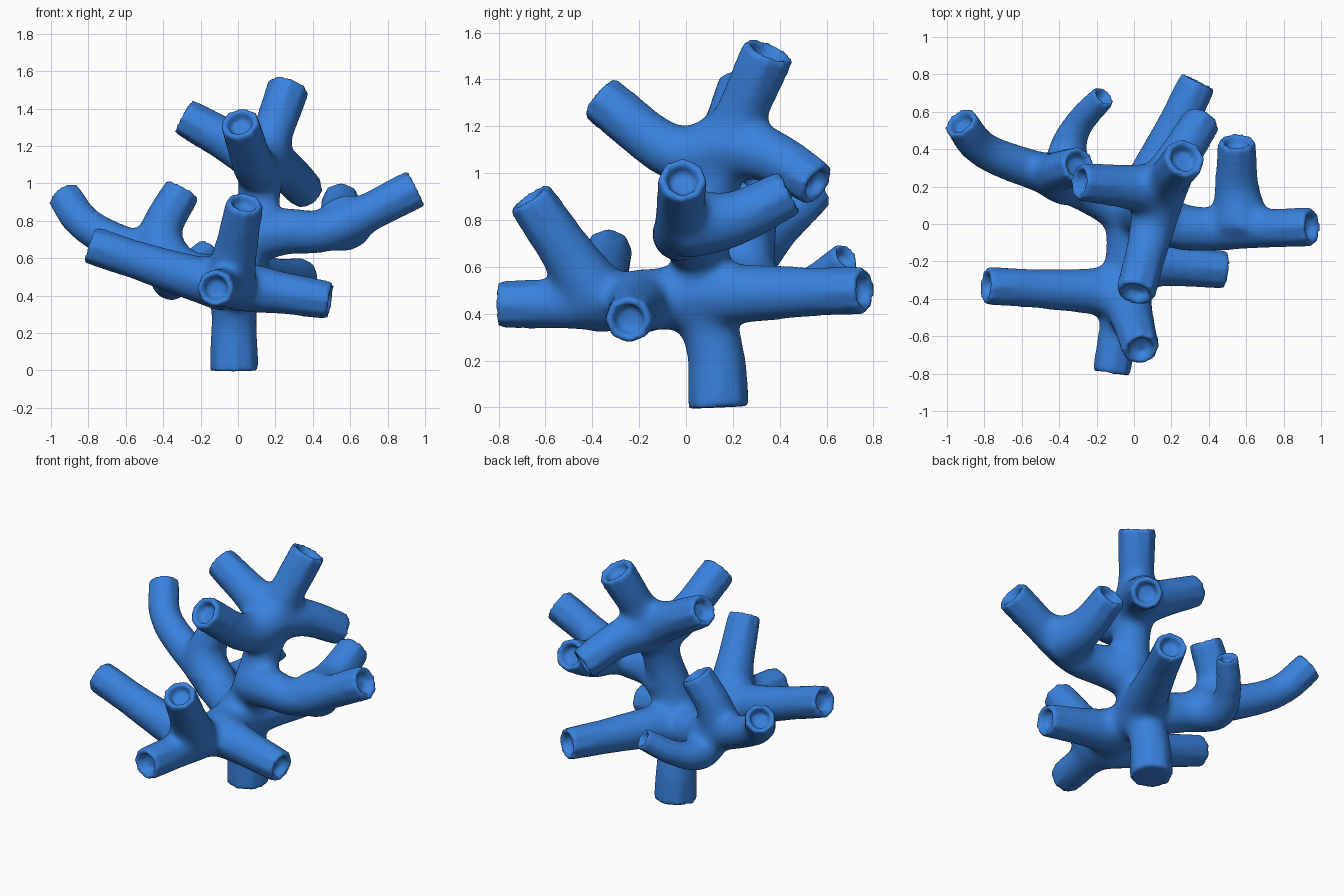
import bpy, bmesh, math
from mathutils import Vector

if "Cube" in bpy.data.objects:
    bpy.data.objects.remove(bpy.data.objects["Cube"])

SIDES, STEPS = 8, 5
TURN = [2 * math.pi * k / SIDES for k in range(SIDES)]
bm = bmesh.new()
tips = []


def spline(points):
    """Smooth path through the points."""
    p = [2 * points[0] - points[1]] + points + [2 * points[-1] - points[-2]]
    out = []
    for a, b, c, d in zip(p, p[1:], p[2:], p[3:]):
        for t in (k / STEPS for k in range(STEPS)):
            out.append(b + .5 * t * ((c - a) + t * ((2 * a - 5 * b + 4 * c - d) + t * (3 * b - a - 3 * c + d))))
    return out + [points[-1]]


def grow(points, parent=None, at=0, tip=.10, base=.14):
    """Add one closed, tapering eight-sided branch with a hollow end; returns its path."""
    pts = [Vector(q) for q in points]
    if parent:
        pts.insert(0, parent[round(at * STEPS)])
    path = spline(pts)
    last = len(path) - 1
    tang = [(path[min(i + 1, last)] - path[max(i - 1, 0)]).normalized() for i in range(last + 1)]
    n = tang[0].orthogonal().normalized()
    rings = []

    def ring(c, t, r):
        b = t.cross(n)
        rings.append([bm.verts.new(c + r * (math.cos(a) * n + math.sin(a) * b)) for a in TURN])

    for i, c in enumerate(path):
        s = i / last
        if i:
            n = tang[i - 1].rotation_difference(tang[i]) @ n
        ring(c, tang[i], (1.08 - .06 * s ** 4) * (tip + (base - tip) * (1 - s) ** 1.5))
    # Rounded rim, then a recessed floor
    for shift, scale in ((.012, .92), (.005, .70), (-.045, .58)):
        ring(path[-1] + tang[-1] * shift, tang[-1], tip * scale)
    for a, b in zip(rings, rings[1:]):
        for k in range(SIDES):
            j = (k + 1) % SIDES
            bm.faces.new((a[k], a[j], b[j], b[k]))
    bm.faces.new(rings[0][::-1])
    bm.faces.new(rings[-1])
    tips.append(path[-1])
    return path


# Trunk, rising from the foot to the highest tip
trunk = grow([(-.02, .14, 0), (-.02, .125, .25), (0, .06, .48), (.10, .09, .85), (.14, .18, 1.12),
              (.27, .35, 1.515)], tip=.112, base=.124)
tips.append(trunk[0])

# Crown branches
grow([(-.285, .225, 1.355)], trunk, 4)
grow([(.09, -.05, 1.085), (.01, -.365, 1.32)], trunk, 4, tip=.105)
grow([(.25, .37, 1.07), (.365, .555, .955)], trunk, 4)

# Right arm and its twig
right = grow([(.25, -.015, .745), (.50, -.03, .755), (.945, -.015, .97)], trunk, 2.6, tip=.104)
grow([(.55, .19, .80), (.55, .435, .915)], right, 2.2, tip=.10, base=.155)

# Left arm with an upright twig and a thin rear spur
left = grow([(-.20, .16, .50), (-.42, .25, .585), (-.79, .385, .76), (-.925, .54, .925)], trunk, 2, tip=.094)
grow([(-.42, .27, .73), (-.30, .315, .96)], left, 1.8)
grow([(-.36, .37, .48), (-.30, .53, .52), (-.165, .68, .64)], left, 1.5, tip=.068)

# Back arm
grow([(.34, .755, .50)], trunk, 2)

# Front arm with left, right and upward branches
front = grow([(-.05, -.36, .445), (-.12, -.79, .44)], trunk, 2)
grow([(-.34, -.355, .525), (-.785, -.33, .67)], front, 1)
grow([(.485, -.245, .375)], front, .6)
grow([(.035, -.665, .89)], front, 1)

mesh = bpy.data.meshes.new("branching_coral")
bm.to_mesh(mesh)
bm.free()
coral = bpy.data.objects.new("branching_coral", mesh)
bpy.context.collection.objects.link(coral)

# Fuse the branches into one skin
mod = coral.modifiers.new("fuse", 'REMESH')
mod.mode = 'VOXEL'
mod.voxel_size = .016
fused = bpy.data.meshes.new_from_object(coral.evaluated_get(bpy.context.evaluated_depsgraph_get()))
coral.modifiers.clear()
coral.data = fused

# Soften the joints most, fading out towards the crisp tips
bm = bmesh.new()
bm.from_mesh(fused)
reach = [(v, min((v.co - t).length for t in tips)) for v in bm.verts]
for limit, rounds in ((.22, 18), (.17, 8), (.13, 4), (0, 1)):
    verts = [v for v, d in reach if d >= limit]
    for _ in range(rounds):
        bmesh.ops.smooth_vert(bm, verts=verts, factor=.5, use_axis_x=True, use_axis_y=True, use_axis_z=True)
for f in bm.faces:
    f.smooth = True
bm.to_mesh(fused)
bm.free()

# Blue coral colour
mat = bpy.data.materials.new("coral_blue")
mat.diffuse_color = (.04, .22, .72, 1)
mat.use_nodes = True
mat.node_tree.nodes["Principled BSDF"].inputs["Base Color"].default_value = mat.diffuse_color
coral.data.materials.clear()
coral.data.materials.append(mat)
